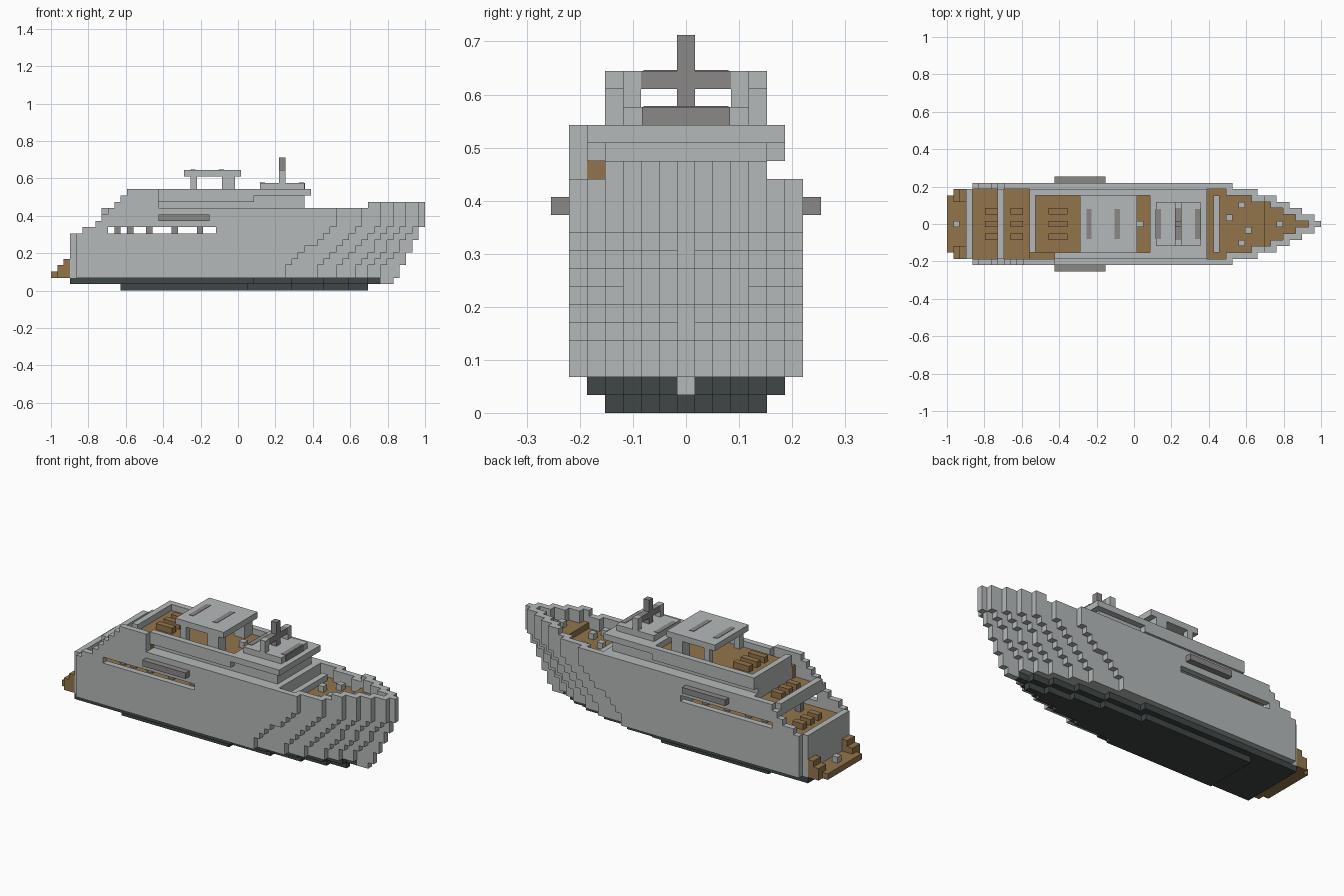
import bpy
import bmesh
from itertools import product
from mathutils import Vector

old = bpy.data.objects.get("Cube")
if old:
    bpy.data.objects.remove(old)

V = 2 / 59  # edge length of one building block


def material(name, rgb):
    m = bpy.data.materials.new(name)
    m.use_nodes = True
    m.diffuse_color = (*rgb, 1)
    m.node_tree.nodes["Principled BSDF"].inputs["Base Color"].default_value = (*rgb, 1)
    return m


GREY = material("light_grey", (0.46, 0.485, 0.485))
BROWN = material("wood_brown", (0.29, 0.178, 0.072))
DARK = material("dark_hull_grey", (0.051, 0.061, 0.061))
MID = material("mid_grey", (0.254, 0.246, 0.242))


def box(i0, i1, j0, j1, k0, k1):
    """Blocks from i0 up to (not including) i1, j inclusive, k exclusive."""
    return set(product(range(i0, i1), range(j0, j1 + 1), range(k0, k1)))


def sym(i0, i1, j0, j1, k0, k1):
    return box(i0, i1, j0, j1, k0, k1) | box(i0, i1, -j1, -j0, k0, k1)


def build(name, cells, mat):
    """Skin a set of blocks and merge the coplanar faces."""
    bm = bmesh.new()
    verts = {}
    for c in cells:
        for axis, s in product(range(3), (0, 1)):
            n = list(c)
            n[axis] += 2 * s - 1
            if tuple(n) in cells:
                continue
            loop = []
            for a, b in ((0, 0), (1, 0), (1, 1), (0, 1)):
                p = list(c)
                p[axis] += s
                p[(axis + 1) % 3] += a
                p[(axis + 2) % 3] += b
                p = tuple(p)
                if p not in verts:
                    verts[p] = bm.verts.new(Vector((p[0] * V - 1, (p[1] - 0.5) * V, p[2] * V)))
                loop.append(verts[p])
            bm.faces.new(loop if s else loop[::-1])
    bmesh.ops.dissolve_limit(bm, angle_limit=0.01, verts=bm.verts, edges=bm.edges)
    mesh = bpy.data.meshes.new(name)
    bm.to_mesh(mesh)
    bm.free()
    mesh.materials.append(mat)
    ob = bpy.data.objects.new(name, mesh)
    bpy.context.collection.objects.link(ob)
    return ob


def plate(name, x, y, z, sx, sy, sz):
    """Thin panel with rounded ends."""
    bpy.ops.mesh.primitive_cube_add(size=1, location=(x, y, z))
    ob = bpy.context.object
    ob.name = name
    ob.scale = (sx, sy, sz)
    bpy.ops.object.transform_apply(location=False, rotation=False, scale=True)
    ob.data.materials.append(MID)


# Keel layers tapering to the bow
keel = set()
for half, low, high in ((5, 0, 32), (4, 31, 38), (3, 38, 43), (2, 43, 47), (1, 47, 50), (0, 50, 52)):
    keel |= box(3, high, -half, half, 1, 2)
    if low:
        keel |= box(11, low, -half, half, 0, 1)
build("keel", keel, DARK)
build("bow_foot", box(52, 54, 0, 0, 1, 2), GREY)

# Flared hull: each half width runs from a low end to a higher end
FLARE = ((6, 37, 45), (5, 42, 49), (4, 45, 52), (3, 48, 54), (2, 50, 56), (1, 52, 58), (0, 55, 59))
shell = set()
for k in range(2, 14):
    t = max(0, min(1, (k - 3) / 7))
    for half, low, high in FLARE:
        shell |= box(50 if k == 13 else 4, round(low + (high - low) * t), -half, half, k, k + 1)

# Bow decks sunk inside the bulwark
fore_deck, bow_deck = set(), set()
for i, j, k in list(shell):
    inner = all((i + 1, j + d, 11) in shell for d in (-1, 0, 1))
    if i >= 41 and k >= 10 and inner:
        if i < 50 and k == 10:
            fore_deck.add((i, j, k))
        if i >= 50 and k == 11:
            bow_deck.add((i, j, k))
hull = shell - {c for c in shell if c[0] >= 41 and c[2] >= 10
                and all((c[0] + 1, c[1] + d, 11) in shell for d in (-1, 0, 1))}

# Hollow the aft cockpit, the saloon and its long side slots
hull -= box(4, 9, -5, 5, 7, 14)
hull -= box(9, 26, -5, 5, 7, 11)
hull -= box(9, 26, -6, 6, 9, 10)
hull -= box(8, 13, -5, 5, 11, 14) | box(13, 17, -5, -5, 11, 14)

# Stepped stern bulwark, with a taller wing on the right side
for i, top in zip(range(4, 17), (9, 10, 10, 11, 12, 13, 14, 15, 16, 16, 16, 16, 16)):
    hull -= box(i, i + 1, -6, 6, top, 20)
    if top > 13:
        hull |= box(i, i + 1, -6, -6, 13, top)
hull |= box(3, 4, -5, 5, 2, 9)
build("hull", hull, GREY)
build("fore_deck", fore_deck, BROWN)
build("bow_deck", bow_deck, BROWN)

# Decks
build("aft_deck", box(4, 26, -5, 5, 7, 8), BROWN)
build("middle_deck", box(9, 13, -5, 5, 11, 12) | box(13, 17, -5, -5, 11, 14), BROWN)
build("middle_deck_rail", box(8, 9, -5, 5, 11, 13), GREY)
build("upper_deck", box(14, 32, -4, 4, 14, 15), BROWN)

# Swim platform with side stairs
build("swim_platform", box(0, 3, -4, 4, 2, 3) | sym(1, 3, 4, 5, 2, 4) | sym(2, 3, 4, 5, 2, 5), BROWN)

# Superstructure, parapet and wheelhouse roof
cabin = box(13, 40, -4, 4, 13, 14) | box(32, 40, -4, 4, 10, 15) | box(13, 14, -4, 4, 12, 16)
cabin |= box(17, 32, -5, -5, 14, 16) | box(13, 32, 5, 5, 14, 16)
cabin |= box(32, 41, -5, 5, 15, 16)
build("superstructure", cabin, GREY)
build("roof_platform", box(33, 40, -3, 3, 16, 17), GREY)

# Sun canopy on legs
build("canopy", box(21, 30, -4, 4, 18, 19), GREY)
build("canopy_legs", sym(22, 23, 4, 4, 15, 18) | sym(27, 29, 3, 4, 15, 18), GREY)

# Mast
build("mast", box(36, 37, 0, 0, 17, 21) | box(36, 37, -2, 2, 18, 19), MID)
build("mast_posts", sym(36, 37, 3, 3, 17, 19), GREY)

# Side fenders
for side, j in (("right", -7), ("left", 7)):
    build(side + "_fender", box(17, 25, j, j, 11, 12), MID)

# Benches on the three aft decks
benches = set()
for start, length, level in ((6, 2, 8), (10, 2, 12), (16, 3, 15)):
    for j in (-2, 0, 2):
        benches |= box(start, start + length, j, j, level, level + 1)
build("benches", benches, BROWN)

# Saloon posts and small deck fittings
posts = set()
for i in (10, 12, 15, 19, 23):
    for j in (-3, 3):
        posts |= box(i, i + 1, j, j, 8, 11)
build("saloon_posts", posts, MID)
build("windbreak", box(42, 43, -4, 4, 11, 12), GREY)
fittings = box(1, 2, 0, 0, 3, 4) | box(30, 31, 0, 0, 15, 16) | box(52, 53, 0, 0, 12, 13)
fittings |= box(44, 45, 1, 1, 11, 12) | box(47, 48, -1, -1, 11, 12) | sym(46, 47, 3, 3, 11, 12)
build("deck_fittings", fittings, GREY)

# Dark panels on the canopy, roof and platform
for name, x, z in (("canopy_panel_aft", -0.24, 19), ("canopy_panel_fore", -0.09, 19),
                   ("roof_panel_aft", 0.13, 17), ("roof_panel_fore", 0.34, 17)):
    plate(name, x, 0, z * V, 0.028, 0.16, 0.004)
plate("platform_window", 40 * V - 1, 0, 16.5 * V, 0.006, 0.165, V)
